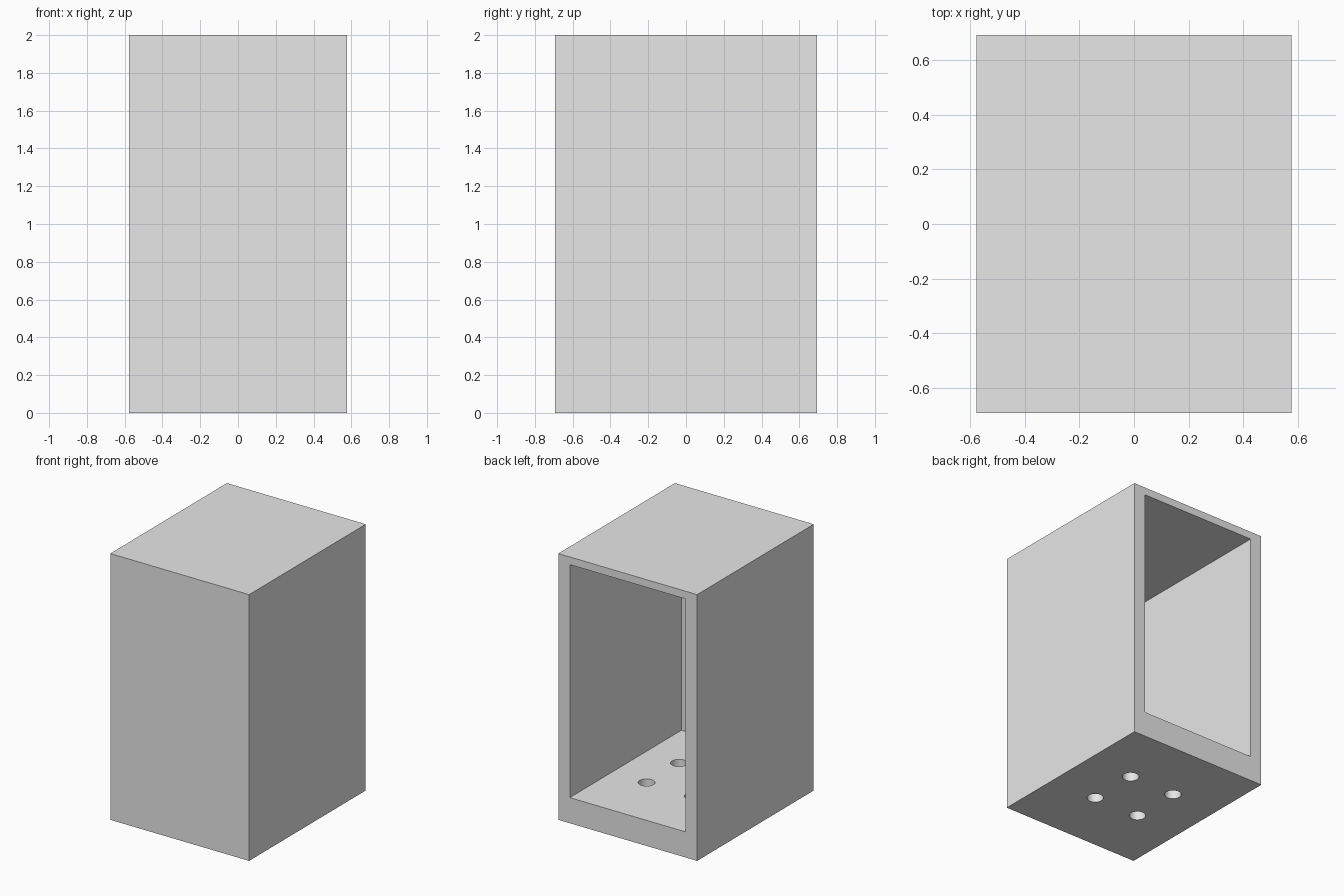
import bpy
import bmesh
from mathutils import Matrix, Vector

default = bpy.data.objects.get("Cube")
if default:
    bpy.data.objects.remove(default, do_unlink=True)

# Overall size and wall thicknesses
UNIT = 2 / 104
W, D, H = 60 * UNIT, 72 * UNIT, 2.0
SIDE, FRONT, ROOF, FLOOR = 5 * UNIT, 3 * UNIT, 3 * UNIT, 10 * UNIT
HOLE_OFFSET, HOLE_RADIUS = 10 * UNIT, 3 * UNIT

grey = bpy.data.materials.new("light_grey")
grey.use_nodes = True
colour = (0.8, 0.8, 0.8, 1)
grey.diffuse_color = colour
grey.node_tree.nodes["Principled BSDF"].inputs["Base Color"].default_value = colour


def make_object(name, bm):
    mesh = bpy.data.meshes.new(name)
    bm.to_mesh(mesh)
    bm.free()
    mesh.materials.append(grey)
    obj = bpy.data.objects.new(name, mesh)
    bpy.context.collection.objects.link(obj)
    return obj


def add_box(bm, low, high):
    low, high = Vector(low), Vector(high)
    matrix = Matrix.Translation((low + high) / 2) @ Matrix.Diagonal((*(high - low), 1))
    bmesh.ops.create_cube(bm, size=1, matrix=matrix)


# Outer block
bm = bmesh.new()
add_box(bm, (-W / 2, -D / 2, 0), (W / 2, D / 2, H))
housing = make_object("housing", bm)

# Cavity, open through the back
bm = bmesh.new()
add_box(bm, (SIDE - W / 2, FRONT - D / 2, FLOOR), (W / 2 - SIDE, D / 2 + 0.2, H - ROOF))
cavity = make_object("cavity_cutter", bm)

# Four round holes through the floor
bm = bmesh.new()
for sx in (-1, 1):
    for sy in (-1, 1):
        bmesh.ops.create_cone(
            bm, cap_ends=True, segments=48, radius1=HOLE_RADIUS, radius2=HOLE_RADIUS,
            depth=FLOOR + 0.2,
            matrix=Matrix.Translation((sx * HOLE_OFFSET, sy * HOLE_OFFSET, FLOOR / 2)))
holes = make_object("floor_hole_cutter", bm)

# Cut the housing, then drop the cutters
bpy.context.view_layer.objects.active = housing
housing.select_set(True)
for cutter in (cavity, holes):
    cutter.hide_render = True
    mod = housing.modifiers.new(cutter.name, "BOOLEAN")
    mod.object = cutter
    mod.solver = "EXACT"
    bpy.ops.object.modifier_apply(modifier=mod.name)
    bpy.data.objects.remove(cutter, do_unlink=True)

bpy.ops.object.shade_smooth_by_angle()
